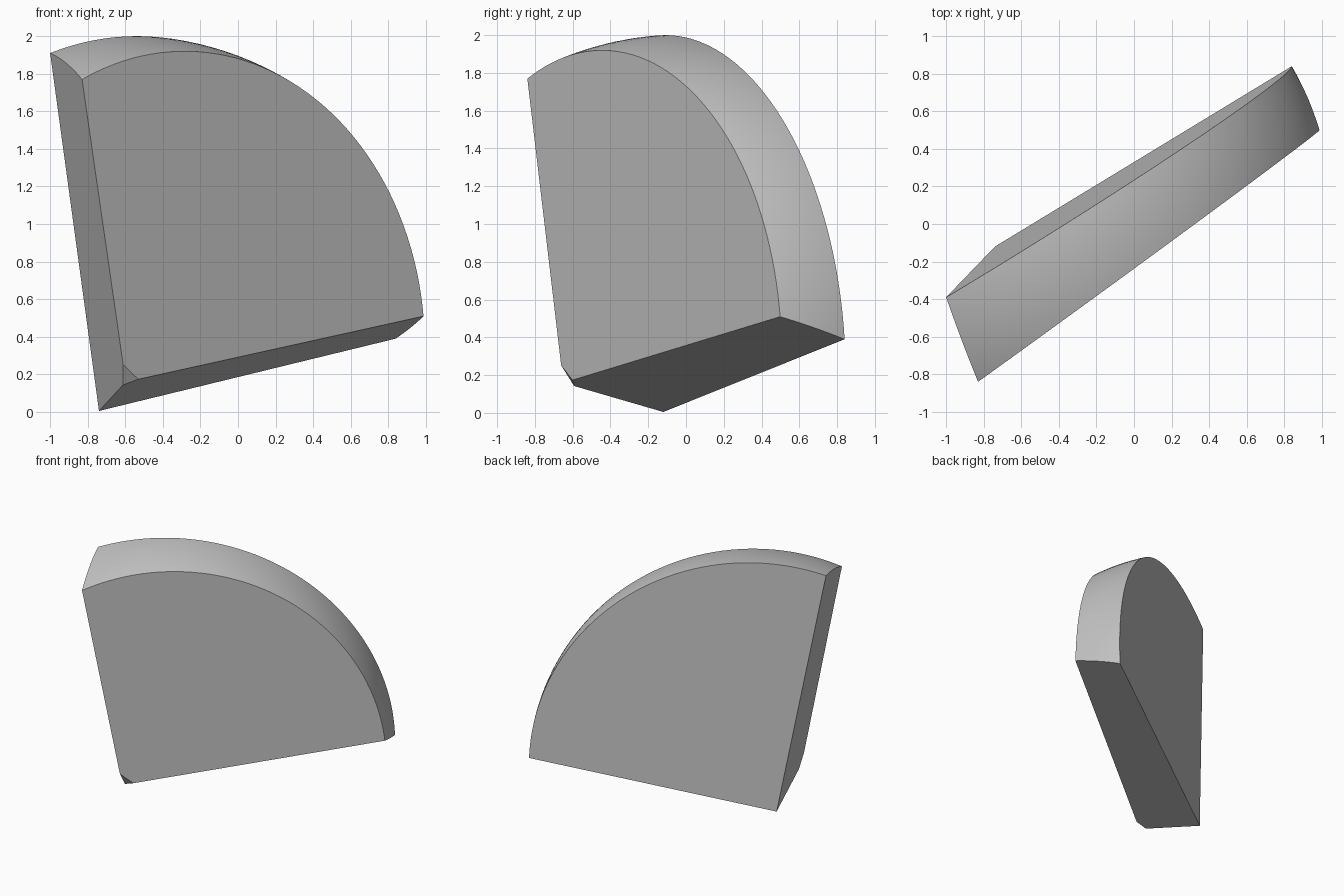
import bpy
import bmesh
from mathutils import Vector

cube = bpy.data.objects.get("Cube")
if cube:
    bpy.data.objects.remove(cube, do_unlink=True)

# Single flat colour
grey = bpy.data.materials.new("light_grey")
grey.use_nodes = True
colour = (0.55, 0.55, 0.55, 1)
grey.diffuse_color = colour
grey.node_tree.nodes["Principled BSDF"].inputs["Base Color"].default_value = colour

# Corners of the back face, the front face and the small chamfer
back_corner = Vector((-0.74, -0.12, 0.005))
back_top = Vector((-1.0, -0.39, 1.91))
back_side = Vector((0.84, 0.84, 0.39))
front_top = Vector((-0.83, -0.84, 1.77))
front_side = Vector((0.99, 0.50, 0.51))
chamfer = [Vector(p) for p in ((-0.61, -0.66, 0.25), (-0.54, -0.60, 0.17), (-0.62, -0.59, 0.137))]

# Ball that gives the curved rim, with its poles pointing across the slab
centre = Vector((-0.59, -0.023, 0.332))
across = (back_top - back_corner).cross(back_side - back_corner)
bm = bmesh.new()
bmesh.ops.create_uvsphere(bm, u_segments=160, v_segments=100, radius=1.671)
turn = across.to_track_quat('Z', 'Y').to_matrix().to_4x4()
turn.translation = centre
bm.transform(turn)

# Slice the ball by each flat side and cap the cut
inside = (back_corner + back_top + back_side + front_top + front_side) / 5
sides = [
    (back_corner, back_top, back_side),
    (front_top, front_side, chamfer[0]),
    (back_corner, back_top, front_top),
    (back_corner, back_side, front_side),
    chamfer,
]
for a, b, c in sides:
    normal = (b - a).cross(c - a).normalized()
    if normal.dot(inside - a) > 0:
        normal.negate()
    bmesh.ops.bisect_plane(bm, geom=bm.verts[:] + bm.edges[:] + bm.faces[:], dist=1e-5,
                           plane_co=a, plane_no=normal, clear_outer=True)
    rim = [e for e in bm.edges if e.is_boundary]
    bmesh.ops.holes_fill(bm, edges=rim, sides=0)
bmesh.ops.recalc_face_normals(bm, faces=bm.faces[:])

mesh = bpy.data.meshes.new("rounded_wedge")
bm.to_mesh(mesh)
bm.free()
mesh.materials.append(grey)
wedge = bpy.data.objects.new("rounded_wedge", mesh)
bpy.context.collection.objects.link(wedge)

# Smooth rim, crisp flat sides
bpy.ops.object.select_all(action='DESELECT')
wedge.select_set(True)
bpy.context.view_layer.objects.active = wedge
bpy.ops.object.shade_smooth_by_angle(angle=0.26)
